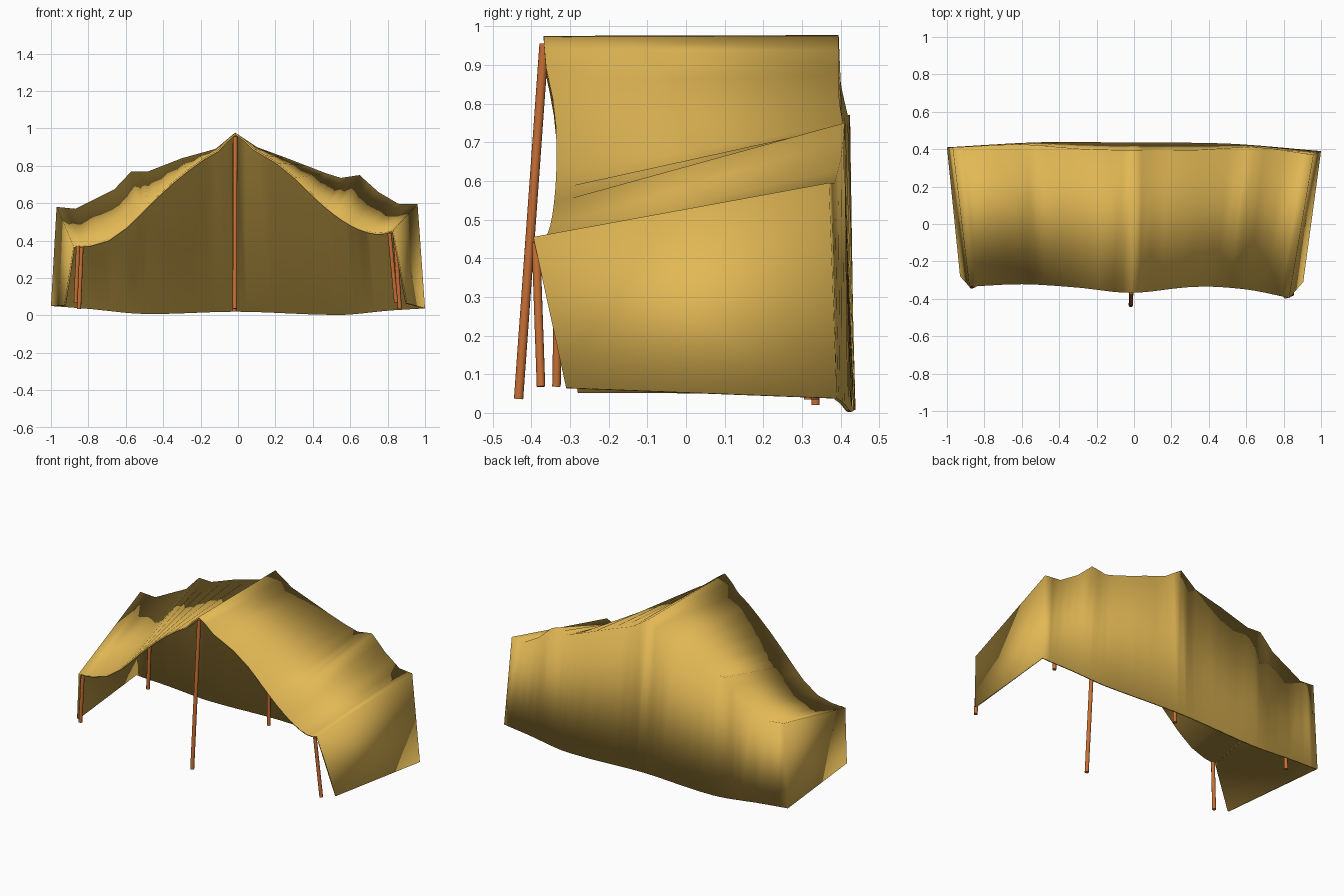
import bpy, math
from mathutils import Vector

if "Cube" in bpy.data.objects:
    bpy.data.objects.remove(bpy.data.objects["Cube"])

def material(name, col):
    m = bpy.data.materials.new(name)
    m.diffuse_color = (*col, 1)
    m.use_nodes = True
    m.node_tree.nodes["Principled BSDF"].inputs["Base Color"].default_value = m.diffuse_color
    return m

cloth = material("canvas_cloth", (0.76, 0.48, 0.09))
wood = material("pole_wood", (0.58, 0.16, 0.035))

def sample(pts, x, smooth=False):
    """Value of a profile at x, linear or with a smooth spline."""
    x = min(max(x, pts[0][0]), pts[-1][0])
    i = next(k for k in range(len(pts) - 1) if x <= pts[k + 1][0])
    (x0, a), (x1, b) = pts[i], pts[i + 1]
    t = (x - x0) / (x1 - x0)
    if not smooth:
        return a + (b - a) * t
    slope = lambda j: ((pts[min(j + 1, len(pts) - 1)][1] - pts[max(j - 1, 0)][1]) /
                       (pts[min(j + 1, len(pts) - 1)][0] - pts[max(j - 1, 0)][0]))
    h = x1 - x0
    return ((2*t**3 - 3*t**2 + 1) * a + (t**3 - 2*t*t + t) * h * slope(i)
            + (3*t*t - 2*t**3) * b + (t**3 - t*t) * h * slope(i + 1))

# Front hem, rear roof edge and rear foot: (x, height) and (x, depth)
hem_z = [(-.88, .37), (-.75, .385), (-.65, .43), (-.55, .52), (-.45, .62), (-.33, .73), (-.2, .83),
         (-.1, .89), (-.015, .975), (.08, .895), (.2, .825), (.3, .745), (.45, .6), (.55, .52),
         (.65, .465), (.75, .44), (.83, .455)]
hem_y = [(-.88, -.335), (-.6, -.322), (-.3, -.34), (-.015, -.368), (.33, -.335), (.6, -.35), (.83, -.395)]
top_z = [(-.97, .58), (-.87, .57), (-.66, .675), (-.57, .77), (-.48, .77), (-.3, .84), (-.12, .89),
         (-.015, .977), (.1, .9), (.25, .845), (.47, .76), (.55, .735), (.65, .75), (.75, .66), (.86, .595), (.96, .595)]
top_y = [(-.97, .41), (-.6, .425), (-.25, .4), (.3, .395), (.65, .41), (.96, .37)]
foot_z = [(-1, .05), (-.8, .035), (-.5, .008), (0, .02), (.55, .003), (.8, .025), (1, .038)]
foot_y = [(-1, .41), (-.5, .437), (0, .435), (.5, .43), (1, .39)]
MID = -.015   # ridge line

def edge_point(u, zs, ys, smooth):
    x = MID + (zs[-1][0] - MID) * u if u > 0 else MID + (MID - zs[0][0]) * u
    return Vector((x, sample(ys, x, True), sample(zs, x, smooth)))

# Columns fall on every crease of the rear edge, plus one between each pair
creases = [(x - MID) / (.96 - MID if x > MID else MID + .97) for x, z in top_z]
us = sorted(creases + [(a + b) / 2 for a, b in zip(creases, creases[1:])])

# Canopy: roof and rear wall as one draped sheet
rows = [[edge_point(u, *r) for u in us] for r in
        ((hem_z, hem_y, True), (top_z, top_y, False), (foot_z, foot_y, True))]
W = len(us)
verts = [v for r in rows for v in r]
faces = [(r*W + i, r*W + i + 1, (r+1)*W + i + 1, (r+1)*W + i) for r in range(2) for i in range(W - 1)]

# Side walls hang from the roof ends, split along the diagonal
n = len(verts)
verts += [Vector((-.93, -.28, .053)), Vector((.905, -.31, .065))]
faces += [(0, W, 2*W), (0, 2*W, n)]
faces += [(W - 1, 3*W - 1, 2*W - 1), (W - 1, n + 1, 3*W - 1)]

me = bpy.data.meshes.new("canopy")
me.from_pydata(verts, [], faces)
me.materials.append(cloth)
for p in me.polygons:
    p.use_smooth = True
canopy = bpy.data.objects.new("canopy", me)
bpy.context.collection.objects.link(canopy)
cloth_thickness = canopy.modifiers.new("cloth_thickness", 'SOLIDIFY')
cloth_thickness.thickness = .01
cloth_thickness.offset = -1

# Poles
def pole(name, foot, head, r=.011):
    foot, head = Vector(foot), Vector(head)
    d = head - foot
    bpy.ops.mesh.primitive_cylinder_add(vertices=10, radius=r, depth=d.length, location=(foot + head) / 2)
    ob = bpy.context.object
    ob.name = name
    ob.rotation_euler = d.to_track_quat('Z', 'Y').to_euler()
    ob.data.materials.append(wood)
    bpy.ops.object.shade_smooth_by_angle(angle=math.radians(40))

pole("front_centre_pole", (-.017, -.433, .036), (-.015, -.367, .955), .012)
pole("front_left_pole", (-.868, -.335, .068), (-.855, -.33, .37))
pole("front_right_pole", (.845, -.375, .068), (.81, -.388, .44))
pole("rear_centre_pole", (-.019, .335, .02), (-.017, .335, .955))
pole("rear_left_pole", (-.85, .315, .035), (-.83, .315, .54))
pole("rear_right_pole", (.865, .335, .035), (.83, .335, .57))
